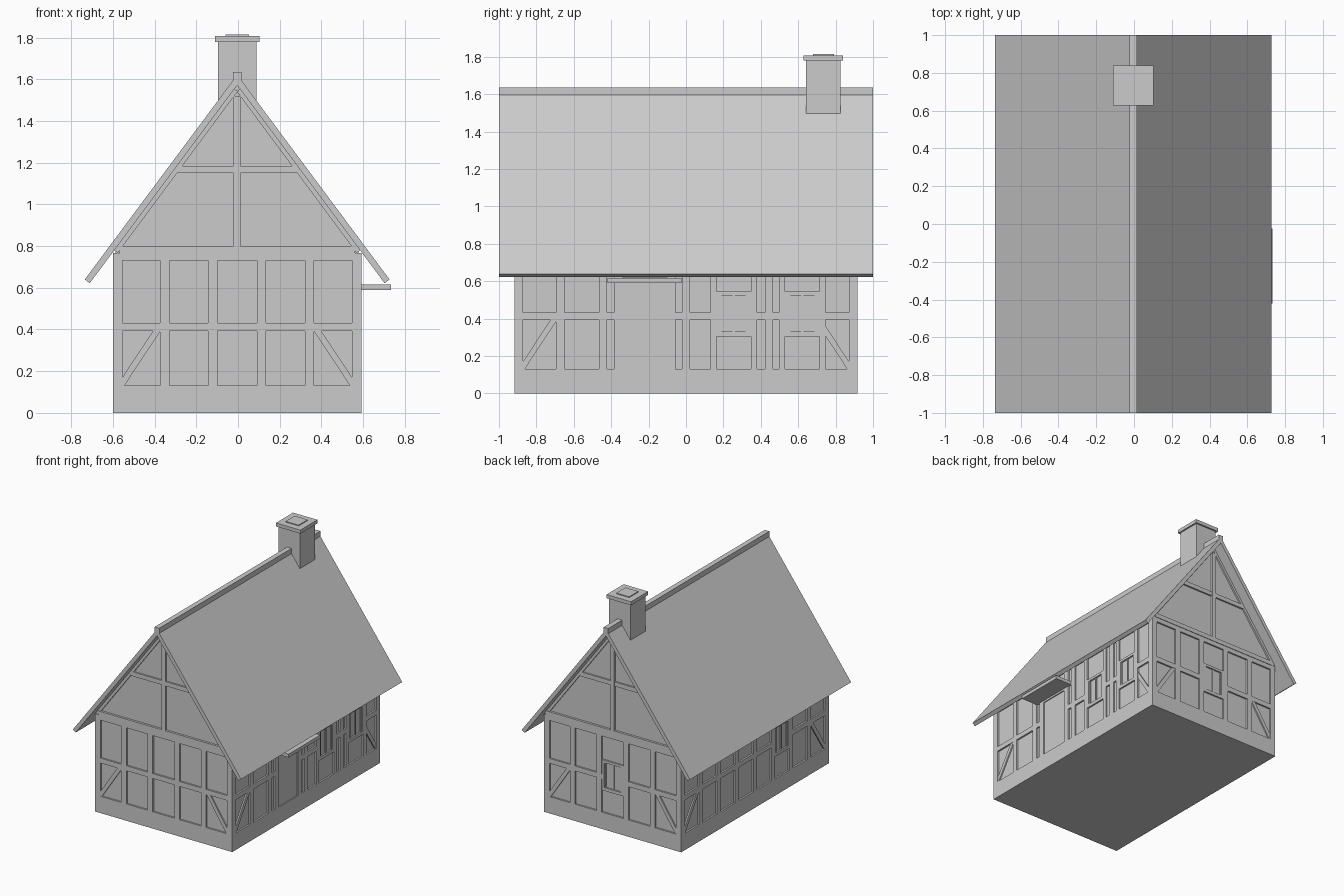
import bpy, bmesh, math
from mathutils import Matrix, Vector

if "Cube" in bpy.data.objects:
    bpy.data.objects.remove(bpy.data.objects["Cube"])

CX = -0.004          # house centre line
HX, HY = 0.596, 0.917  # half size of the walls
REC = 0.013          # infill recess behind timbers
EAVE, APEX = 0.77, 1.575
SLOPE = (1.622 - 0.64) / 0.731
ANG = math.atan(SLOPE)


def finish(name, bm):
    bmesh.ops.recalc_face_normals(bm, faces=bm.faces)
    me = bpy.data.meshes.new(name)
    bm.to_mesh(me)
    bm.free()
    ob = bpy.data.objects.new(name, me)
    bpy.context.collection.objects.link(ob)
    return ob


def add_box(bm, lo, hi, mat=Matrix()):
    lo, hi = Vector(lo), Vector(hi)
    size = hi - lo
    m = mat @ Matrix.Translation((lo + hi) / 2) @ Matrix.Diagonal((*size, 1))
    bmesh.ops.create_cube(bm, size=1, matrix=m)


def box(name, lo, hi):
    bm = bmesh.new()
    add_box(bm, lo, hi)
    return finish(name, bm)


def prism(name, pts, y0, y1):
    """Extrude an x-z outline along y."""
    bm = bmesh.new()
    f = bm.faces.new([bm.verts.new((CX + x, y0, z)) for x, z in pts])
    r = bmesh.ops.extrude_face_region(bm, geom=[f])
    vs = [v for v in r['geom'] if isinstance(v, bmesh.types.BMVert)]
    bmesh.ops.translate(bm, verts=vs, vec=(0, y1 - y0, 0))
    return finish(name, bm)


class Wall:
    """Timber frame in wall coordinates: u along the wall, z up, outward = -y."""
    def __init__(self, name, angle, dist):
        self.name, self.bm = name, bmesh.new()
        self.mat = (Matrix.Translation((CX, 0, 0)) @ Matrix.Rotation(angle, 4, 'Z')
                    @ Matrix.Translation((0, -dist, 0)))

    def bar(self, u0, u1, z0, z1, out=0.0, back=0.03):
        add_box(self.bm, (u0, -out, z0), (u1, back, z1), self.mat)

    def beam(self, a, b, width, out=0.0):
        d = Vector(b) - Vector(a)
        m = (self.mat @ Matrix.Translation(((a[0] + b[0]) / 2, 0, (a[1] + b[1]) / 2))
             @ Matrix.Rotation(-math.atan2(d.y, d.x), 4, 'Y'))
        add_box(self.bm, (-d.length / 2, -out, -width / 2), (d.length / 2, 0.03, width / 2), m)

    def frame(self, half, posts, gaps):
        self.bar(-half, half, 0.73, 0.768)
        for s in (-1, 1):
            self.bar(*sorted((s * half, s * (half - 0.046))), 0.1, 0.75)
            self.beam((s * (half - 0.03), 0.12), (s * (half - 0.215), 0.40), 0.03, -0.003)
        for u in posts:
            self.bar(u - 0.022, u + 0.022, 0.1, 0.75)
        # middle rail, broken by doors and windows
        u = -half
        for a, b in sorted(gaps):
            self.bar(u, a, 0.393, 0.432)
            u = b
        self.bar(u, half, 0.393, 0.432)

    def window(self, c, jambs=True):
        for s in (-1, 1):
            self.bar(*sorted((c + s * 0.075, c + s * 0.094)), 0.305, 0.545)
            self.bar(*sorted((c + s * 0.064, c + s * 0.075)), 0.33, 0.525, -0.006)
            if jambs:
                self.bar(*sorted((c + s * 0.092, c + s * 0.125)), 0.1, 0.75)
        self.bar(c - 0.09, c + 0.09, 0.305, 0.33)
        self.bar(c - 0.09, c + 0.09, 0.525, 0.545)
        self.bar(c - 0.006, c + 0.006, 0.33, 0.525, -0.006)

    def gable(self):
        self.bar(-0.565, 0.565, 0.765, 0.80, 0.004)
        self.bar(-0.017, 0.017, 0.79, 1.52, 0.004)
        self.bar(-0.285, 0.285, 1.15, 1.184)
        for s in (-1, 1):
            self.beam((s * 0.583, 0.775), (s * 0.008, 1.55), 0.026)

    def done(self):
        finish(self.name, self.bm)


# Infill walls with gables, and the flush plinth
hx, hy = HX - REC, HY - REC
prism("infill_walls", [(-hx, 0.02), (hx, 0.02), (hx, EAVE + 0.02), (0, APEX), (-hx, EAVE + 0.02)], -hy, hy)
box("plinth", (CX - HX, -HY, 0), (CX + HX, HY, 0.132))

# Gable end timbers, window at the back
ends = [-0.347, -0.117, 0.117, 0.347]
w = Wall("front_timbers", 0, HY)
w.frame(HX, ends, [])
w.gable()
w.done()
w = Wall("back_timbers", math.pi, HY)
w.frame(HX, ends, [(-0.09, 0.09)])
w.window(0, False)
w.gable()
w.done()

# Right side timbers with door and two windows (u = y)
w = Wall("right_timbers", math.pi / 2, HX)
w.frame(HY, [-0.672, -0.444, 0, 0.444], [(-0.385, -0.055), (0.165, 0.345), (0.53, 0.715)])
w.window(0.255)
w.window(0.622)
for u in (-0.362, -0.078):
    w.bar(u - 0.023, u + 0.023, 0.1, 0.75)
w.bar(-0.37, -0.07, 0.575, 0.62)
w.done()

# Left side timbers (u = -y)
w = Wall("left_timbers", -math.pi / 2, HX)
w.frame(HY, [i * 0.224 for i in range(-3, 4)], [(0.246, 0.426)])
w.window(0.336, False)
w.done()

# Door and its canopy
box("door", (CX + HX - 0.03, -0.34, 0.13), (CX + HX - 0.008, -0.1, 0.58))
box("door_canopy", (CX + HX - 0.01, -0.42, 0.59), (0.733, -0.025, 0.617))

# Roof: two sloping slabs and a ridge cap
t = 0.03
nx, nz = -math.sin(ANG) * t, -math.cos(ANG) * t
inner = 1.622 - t / math.cos(ANG)
for side, s in (("left", -1), ("right", 1)):
    prism("roof_" + side, [(0, 1.622), (s * 0.731, 0.64), (s * (0.731 + nx), 0.64 + nz), (0, inner)], -1, 1)
box("ridge_cap", (CX - 0.02, -1, 1.59), (CX + 0.02, 1, 1.636))

# Chimney
cy = 0.734
for name, r, z0, z1 in (("chimney_stack", 0.093, 1.46, 1.785),
                        ("chimney_cap", 0.106, 1.78, 1.808),
                        ("chimney_top", 0.056, 1.80, 1.815)):
    box(name, (CX - r, cy - r, z0), (CX + r, cy + r, z1))
